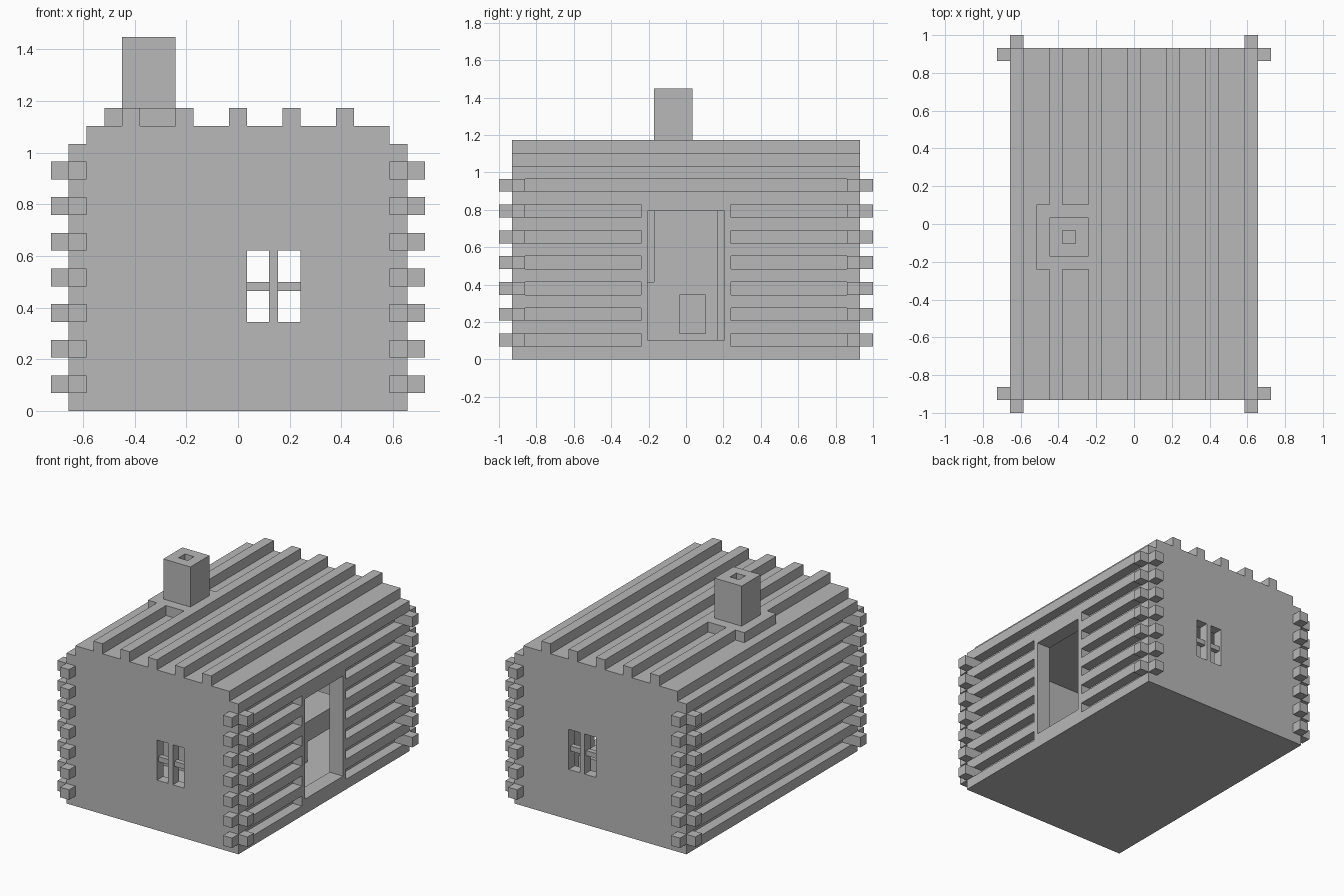
import bpy, bmesh
from mathutils import Matrix, Vector

cube = bpy.data.objects.get("Cube")
if cube:
    bpy.data.objects.remove(cube, do_unlink=True)

U = 2 / 29  # one building block

grey = bpy.data.materials.new("plain_grey")
grey.use_nodes = True
grey.diffuse_color = (0.48, 0.48, 0.48, 1)
grey.node_tree.nodes["Principled BSDF"].inputs["Base Color"].default_value = (0.48, 0.48, 0.48, 1)


def part(name, boxes):
    """One object from boxes given as x, y and z ranges in blocks."""
    bm = bmesh.new()
    for x, y, z in boxes:
        lo, hi = (Vector(c) * U for c in zip(x, y, z))
        place = Matrix.Translation((lo + hi) / 2) @ Matrix.Diagonal((*(hi - lo), 1))
        bmesh.ops.create_cube(bm, size=1, matrix=place)
    mesh = bpy.data.meshes.new(name)
    bm.to_mesh(mesh)
    bm.free()
    mesh.materials.append(grey)
    obj = bpy.data.objects.new(name, mesh)
    bpy.context.collection.objects.link(obj)
    return obj


def span(sign, a, b):
    return tuple(sorted((sign * a, sign * b)))


def ring(outer_a, inner_a, outer_b, inner_b):
    """Four range pairs that frame a rectangular hole."""
    return [((outer_a[0], inner_a[0]), outer_b), ((inner_a[1], outer_a[1]), outer_b),
            (inner_a, (outer_b[0], inner_b[0])), (inner_a, (inner_b[1], outer_b[1]))]


FULL_X, FULL_Y, INNER_Y = (-9.5, 9.5), (-13.5, 13.5), (-12.5, 12.5)

part("floor", [((-9.5, 9.5), INNER_Y, (0, 1))])

# End walls, each with a four-pane window
for sign, end in ((-1, "front"), (1, "back")):
    y = span(sign, 12.5, 13.5)
    part(end + "_wall", [(x, y, z) for x, z in ring(FULL_X, (0.5, 3.5), (0, 15), (5, 9))])
    part(end + "_window_bars", [((1.75, 2.25), y, (5, 9)),
                                ((0.5, 1.75), span(sign, 12.75, 13.25), (6.75, 7.25)),
                                ((2.25, 3.5), span(sign, 12.75, 13.25), (6.75, 7.25))])

# Side walls: backing panels, with a doorway on the left side
part("right_wall", [((-8.5, -8), INNER_Y, (1, 15))])
part("left_wall", [((8, 8.5), y, z) for y, z in ring(INNER_Y, (-3.5, 3.5), (1, 15), (1, 12))
                   if z[1] > z[0]])

# Projecting logs on alternate courses
part("right_logs", [((-9.5, -8.5), INNER_Y, (z, z + 1)) for z in range(2, 15, 2)])
left_logs = []
for z in range(2, 15, 2):
    runs = [INNER_Y] if z >= 12 else [(-12.5, -3.5), (3.5, 12.5)]
    left_logs += [((8.5, 9.5), run, (z, z + 1)) for run in runs]
part("left_logs", left_logs)

# The lowest course is part of the floor, so cut its ends to the corner logs only
stubs = []
for z in range(1, 14, 2):
    for sx in (-1, 1):
        for sy in (-1, 1):
            stubs.append((span(sx, 9.5, 10.5), span(sy, 12.5, 13.5), (z, z + 1)))
            stubs.append((span(sx, 8.5, 9.5), span(sy, 13.5, 14.5), (z, z + 1)))
part("corner_log_ends", stubs)

part("door_frame", [((8, 9.5), y, z) for y, z in ring((-3.5, 3.5), (-3, 3), (1, 12), (1.5, 11.5))])

# Stepped roof with raised battens
part("roof", [((-8.5, 8.5), FULL_Y, (15, 16))])
part("roof_battens", [((x - 0.5, x + 0.5), FULL_Y, (16, 17)) for x in range(-6, 7, 3)
                      if x != -6] +
     [((-6.5, -5.5), (-13.5, -2.5), (16, 17)), ((-6.5, -5.5), (0.5, 13.5), (16, 17))])

# Chimney with open flue and a collar on three sides
part("chimney", [(x, y, (16, 21)) for x, y in
                 ring((-6.5, -3.5), (-5.5, -4.5), (-2.5, 0.5), (-1.5, -0.5))])
part("chimney_collar", [((-7.5, -6.5), (-3.5, 1.5), (16, 17)),
                        ((-5.5, -3.5), (-3.5, -2.5), (16, 17)),
                        ((-5.5, -3.5), (0.5, 1.5), (16, 17))])

# Fireplace inside, against the right wall
hearth = [((-5, -3.5), y, z) for y, z in ring((-3.5, 2.5), (-0.5, 1.5), (1, 6), (2, 5))]
part("fireplace", hearth + [((-8, -5), (-3.5, 2.5), (1, 6)),
                            ((-8, -3.5), (-2.5, 2.5), (6, 15))])

# Table beside the door
legs = [((x, x + 1), (y, y + 1), (1, 3)) for x in (0.5, 3.5) for y in (3.5, 9.5)]
part("table", [((0.5, 4.5), (3.5, 10.5), (3, 5))] + legs)
